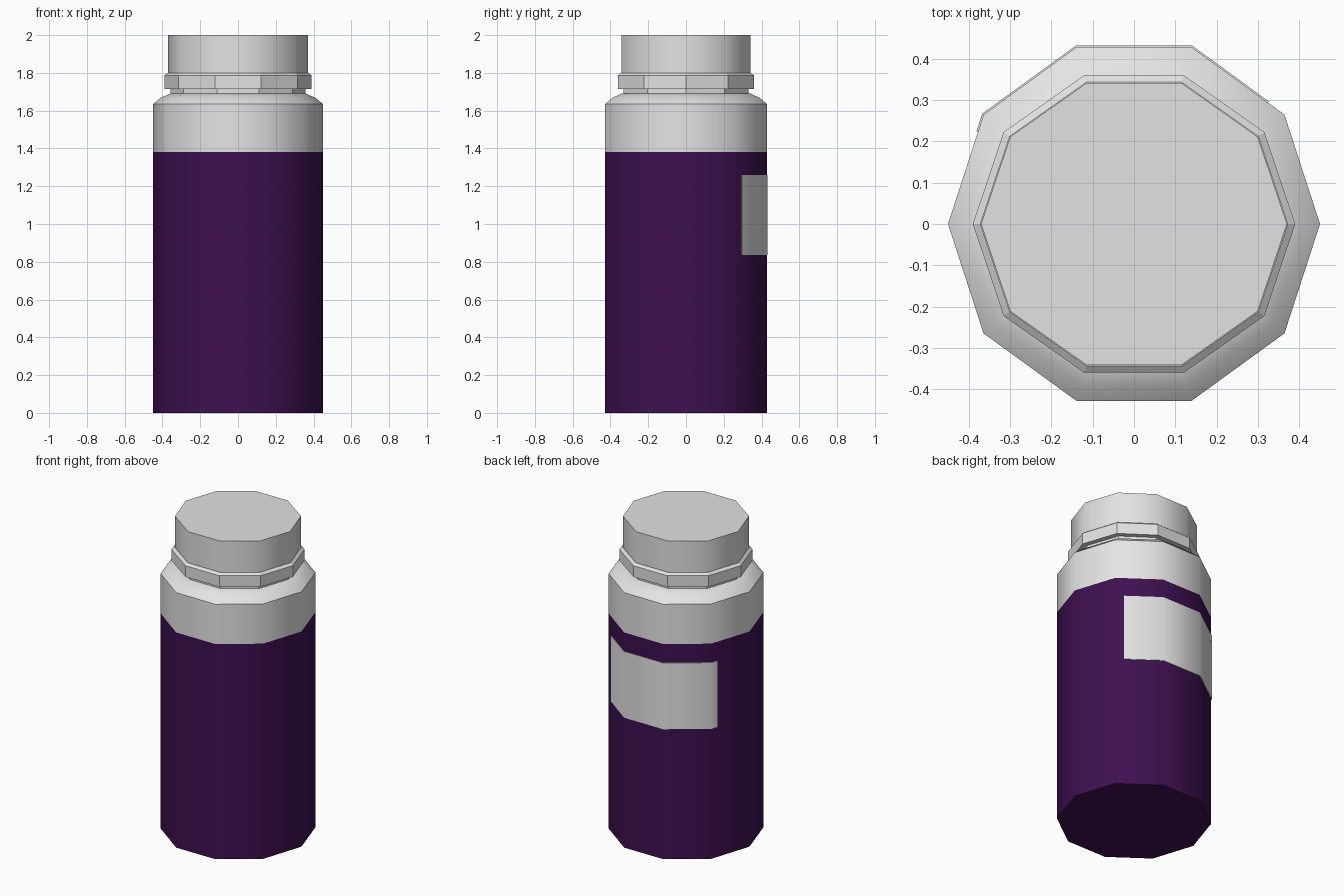
import bpy, bmesh, math
from mathutils import Vector

if "Cube" in bpy.data.objects:
    bpy.data.objects.remove(bpy.data.objects["Cube"])

SIDES = 10


def material(name, rgb):
    m = bpy.data.materials.new(name)
    m.diffuse_color = (*rgb, 1)
    m.use_nodes = True
    m.node_tree.nodes["Principled BSDF"].inputs["Base Color"].default_value = m.diffuse_color
    return m


WHITE = material("white plastic", (0.78, 0.78, 0.78))
CAP = material("cap white", (0.76, 0.76, 0.76))
PURPLE = material("deep purple", (0.047, 0.005, 0.08))


def finish(name, bm, mats, smooth=None):
    me = bpy.data.meshes.new(name)
    bm.to_mesh(me)
    bm.free()
    ob = bpy.data.objects.new(name, me)
    bpy.context.collection.objects.link(ob)
    for m in mats:
        me.materials.append(m)
    if smooth:
        bpy.ops.object.select_all(action='DESELECT')
        ob.select_set(True)
        bpy.context.view_layer.objects.active = ob
        bpy.ops.object.shade_smooth_by_angle(angle=math.radians(smooth))
    return ob


def lathe(name, profile, mats, smooth=None, squash=1.0, rule=None):
    """Ten-sided closed solid from (radius, height) points, bottom to top."""
    bm = bmesh.new()
    rings = [[bm.verts.new((r * math.cos(math.tau * i / SIDES),
                            r * squash * math.sin(math.tau * i / SIDES), z))
              for i in range(SIDES)] for r, z in profile]
    for a, b in zip(rings, rings[1:]):
        for i in range(SIDES):
            j = (i + 1) % SIDES
            bm.faces.new((a[i], a[j], b[j], b[i]))
    bm.faces.new(rings[0][::-1])
    bm.faces.new(rings[-1])
    if rule:
        for f in bm.faces:
            f.material_index = rule(f.calc_center_median())
    return finish(name, bm, mats, smooth)


# Bottle: purple below the fill line, white above, with sloping shoulder
lathe("bottle_body", [(0.45, 0), (0.45, 1.38), (0.45, 1.635), (0.41, 1.668), (0.36, 1.69)],
      [WHITE, PURPLE], smooth=40, rule=lambda c: 1 if c.z < 1.38 else 0)

# Neck, tamper ring and cap
lathe("neck", [(0.358, 1.68), (0.358, 1.73)], [CAP], squash=0.97)
lathe("tamper_ring", [(0.39, 1.715), (0.39, 1.787), (0.372, 1.80)], [CAP], squash=0.97)
lathe("cap", [(0.37, 1.78), (0.37, 2.0)], [CAP], smooth=40, squash=0.97)


# Label: thin plate wrapped over the back faces
def on_wall(t, r):
    """Point on the ten-sided wall; t counts sides from +x."""
    k = math.floor(t)
    p, q = (Vector((math.cos(math.tau * n / SIDES), math.sin(math.tau * n / SIDES), 0)) * r
            for n in (k, k + 1))
    return p.lerp(q, t - k)


bm = bmesh.new()
loops = []
for t in (1.18, 2, 3, 4, 4.16):
    inner, outer = on_wall(t, 0.449), on_wall(t, 0.454)
    loops.append([bm.verts.new((p.x, p.y, z)) for p, z in
                  ((inner, 0.835), (outer, 0.835), (outer, 1.26), (inner, 1.26))])
for a, b in zip(loops, loops[1:]):
    for i in range(4):
        j = (i + 1) % 4
        bm.faces.new((a[i], b[i], b[j], a[j]))
bm.faces.new(loops[0])
bm.faces.new(loops[-1][::-1])
bmesh.ops.recalc_face_normals(bm, faces=bm.faces)
finish("label", bm, [WHITE], smooth=40)
